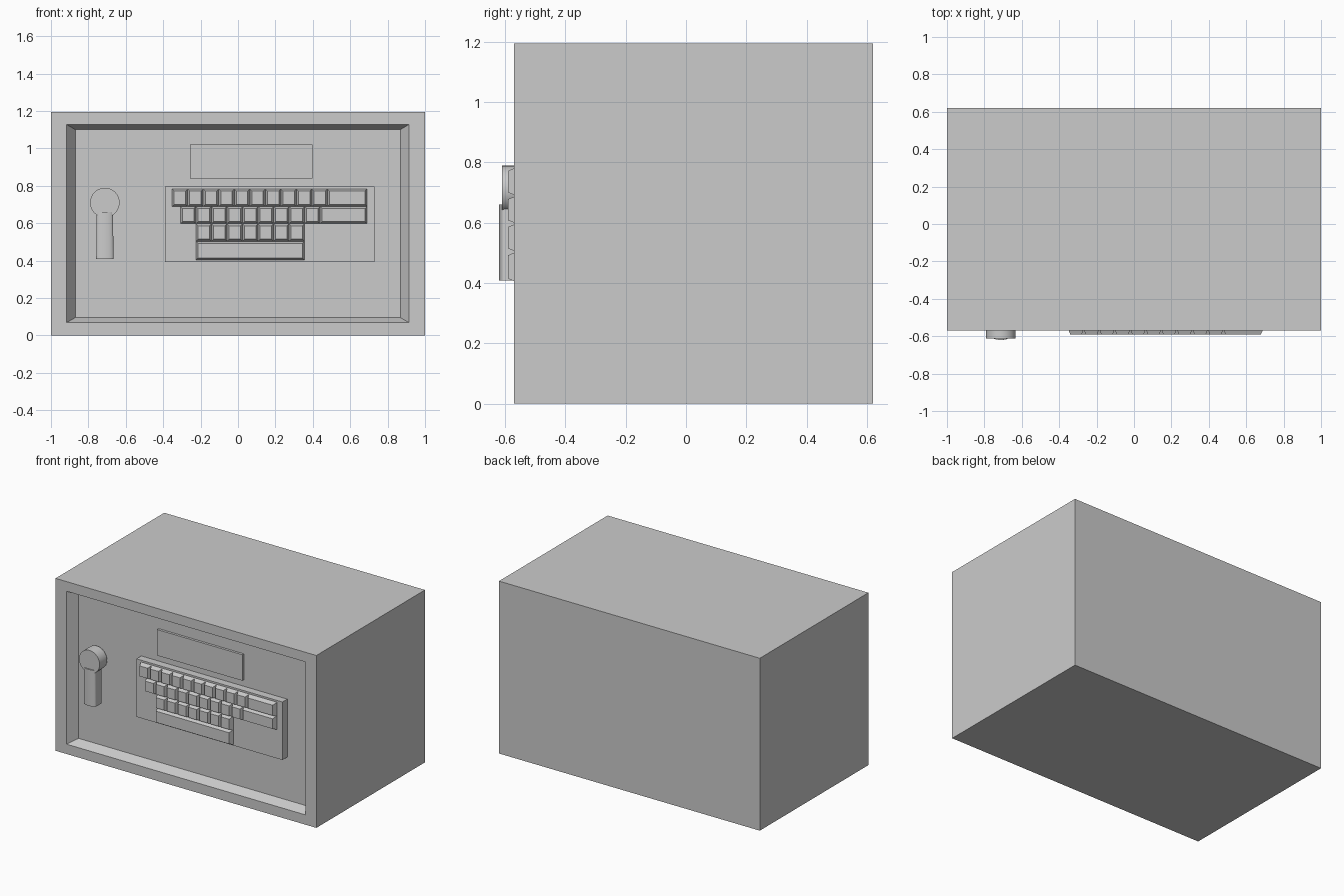
import bpy, bmesh, math

if "Cube" in bpy.data.objects:
    bpy.data.objects.remove(bpy.data.objects["Cube"])


def rect(x0, x1, z0, z1, y):
    return [(x0, y, z0), (x1, y, z0), (x1, y, z1), (x0, y, z1)]


def circle(cx, cz, r, y, n=32):
    return [(cx + r * math.cos(2 * math.pi * i / n), y,
             cz + r * math.sin(2 * math.pi * i / n)) for i in range(n)]


def loft(name, rings, smooth=False):
    """Skin a sequence of equal-length rings and cap both ends."""
    bm = bmesh.new()
    vs = [[bm.verts.new(p) for p in ring] for ring in rings]
    n = len(vs[0])
    for a, b in zip(vs, vs[1:]):
        for i in range(n):
            j = (i + 1) % n
            bm.faces.new((a[i], a[j], b[j], b[i]))
    bm.faces.new(vs[0])
    bm.faces.new(vs[-1])
    bmesh.ops.recalc_face_normals(bm, faces=bm.faces)
    me = bpy.data.meshes.new(name)
    bm.to_mesh(me)
    bm.free()
    ob = bpy.data.objects.new(name, me)
    bpy.context.collection.objects.link(ob)
    if smooth:
        bpy.ops.object.select_all(action='DESELECT')
        ob.select_set(True)
        bpy.context.view_layer.objects.active = ob
        bpy.ops.object.shade_smooth_by_angle(angle=math.radians(35))
    return ob


FRONT, DOOR = -0.57, -0.503

# safe body with sloped recess down to the door
loft("safe_body", [
    rect(-1, 1, 0, 1.195, 0.62),
    rect(-1, 1, 0, 1.195, FRONT),
    rect(-0.917, 0.915, 0.068, 1.128, FRONT),
    rect(-0.87, 0.868, 0.095, 1.10, DOOR),
])

# display and keyboard plates
loft("display_panel", [rect(-0.257, 0.397, 0.84, 1.02, DOOR + 0.005),
                       rect(-0.257, 0.397, 0.84, 1.02, -0.52)])
loft("keyboard_base", [rect(-0.39, 0.73, 0.393, 0.795, DOOR + 0.005),
                       rect(-0.39, 0.73, 0.393, 0.795, -0.556)])


# tapered keys
def key(name, x0, x1, z0, z1):
    t = 0.011
    loft(name, [rect(x0, x1, z0, z1, -0.552),
                rect(x0, x1, z0, z1, -0.563),
                rect(x0 + t, x1 - t, z0 + t, z1 - t, -0.59)])


PITCH = 0.083
# start x, number of small keys, end of wide key, bottom z, top z
rows = [(-0.352, 10, 0.69, 0.689, 0.783),
        (-0.308, 9, 0.69, 0.597, 0.689),
        (-0.225, 7, None, 0.503, 0.597)]
for r, (x, count, wide_end, z0, z1) in enumerate(rows):
    for i in range(count):
        key(f"key_{r}_{i}", x + i * PITCH, x + (i + 1) * PITCH, z0, z1)
    if wide_end:
        key(f"wide_key_{r}", x + count * PITCH, wide_end, z0, z1)
key("space_key", -0.225, 0.355, 0.403, 0.503)

# handle: stem, round head and lever with a bowed front
HX, HZ = -0.712, 0.71
loft("handle_stem", [circle(HX, HZ, 0.05, DOOR + 0.005),
                     circle(HX, HZ, 0.05, -0.53)], True)
loft("handle_head", [circle(HX, HZ, 0.079, -0.53),
                     circle(HX, HZ, 0.079, -0.611)], True)


def lever_section(z, half):
    front = [(HX + half * math.cos(a), -0.604 - 0.016 * math.sin(a), z)
             for a in (math.pi * i / 12 for i in range(13))]
    back = [(HX - half * math.cos(a), -0.545 + 0.015 * math.sin(a), z)
            for a in (math.pi * i / 12 for i in range(13))]
    return front + back


loft("handle_lever", [lever_section(0.408, 0.046), lever_section(0.66, 0.044)], True)
